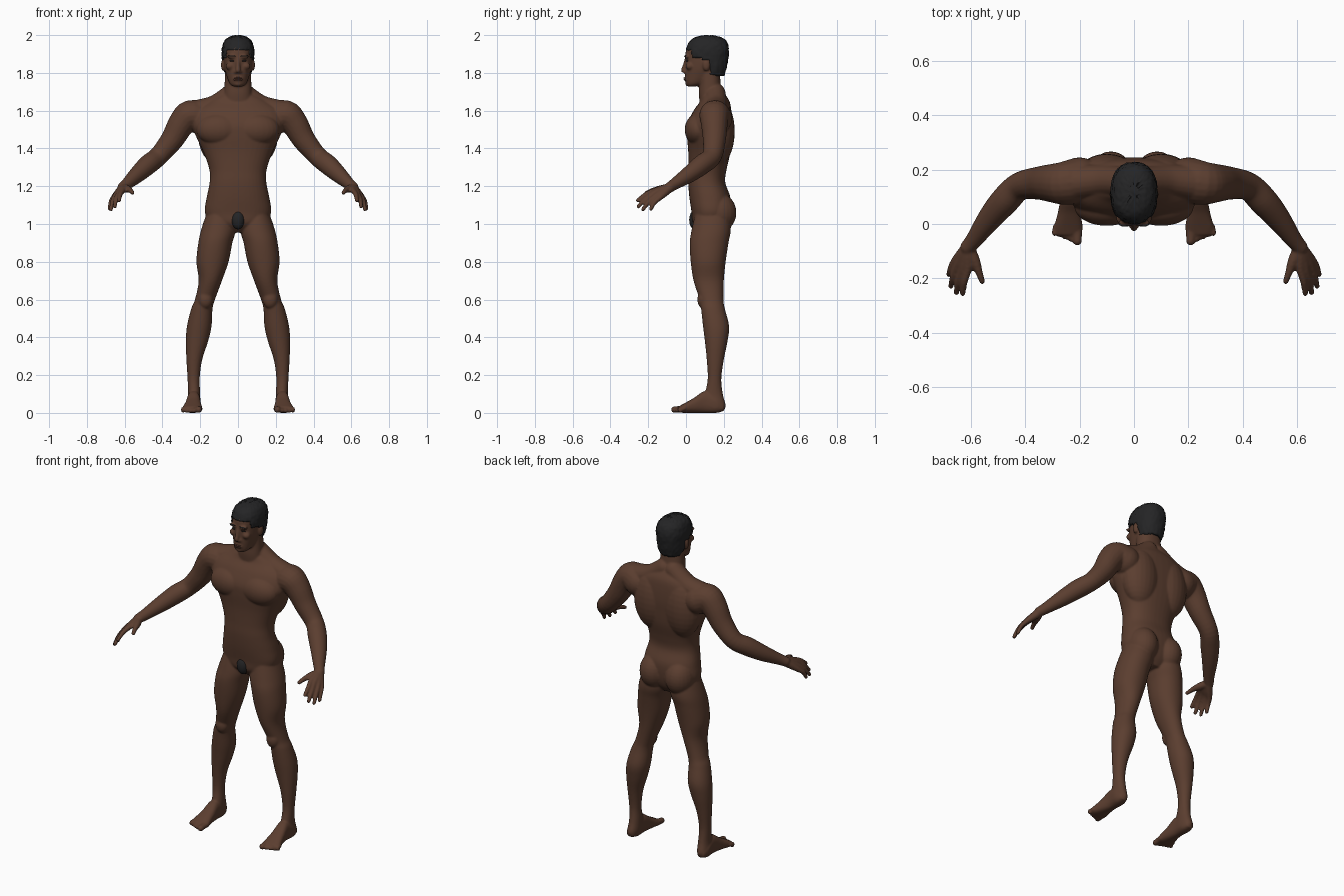
import bpy, bmesh, math, random
from mathutils import Vector, Matrix

random.seed(4)
if "Cube" in bpy.data.objects:
    bpy.data.objects.remove(bpy.data.objects["Cube"], do_unlink=True)


def make_material(name, colour):
    mat = bpy.data.materials.new(name)
    mat.use_nodes = True
    mat.diffuse_color = (*colour, 1)
    shader = next(n for n in mat.node_tree.nodes if n.type == 'BSDF_PRINCIPLED')
    shader.inputs["Base Color"].default_value = (*colour, 1)
    shader.inputs["Roughness"].default_value = .7
    return mat


skin = make_material("brown skin", (.105, .048, .029))
black = make_material("black hair", (.018, .018, .019))
lip = make_material("dark lips", (.075, .03, .022))
eye_dark = make_material("dark eyes", (.025, .02, .018))


def interpolate(rows, steps=5):
    """Smooth spline through rows of numbers."""
    rows = [Vector(r) for r in rows]
    padded = [rows[0]] + rows + [rows[-1]]
    out = []
    for a, b, c, d in zip(padded, padded[1:], padded[2:], padded[3:]):
        for k in range(steps):
            t = k / steps
            out.append(b + (c - a) * (t / 2) + (a * 2 - b * 5 + c * 4 - d) * (t * t / 2)
                       + (b * 3 - a - c * 3 + d) * (t ** 3 / 2))
    return out + [rows[-1]]


def skin_rings(bm, rings):
    """Join rings of points into a closed surface."""
    loops = [[bm.verts.new(p) for p in ring] for ring in rings]
    count = len(loops[0])
    for low, high in zip(loops, loops[1:]):
        for i in range(count):
            j = (i + 1) % count
            bm.faces.new((low[i], low[j], high[j], high[i]))
    bm.faces.new(loops[0])
    bm.faces.new(loops[-1])


def stack(bm, rows, axis='z', power=2.3, count=40):
    """Rounded sections: position, then low and high bounds on the other two axes."""
    rings = []
    for pos, a0, a1, b0, b1 in interpolate(rows):
        ring = []
        for i in range(count):
            angle = math.tau * i / count
            c, s = math.cos(angle), math.sin(angle)
            a = (a0 + a1) / 2 + (a1 - a0) / 2 * math.copysign(abs(c) ** (2 / power), c)
            b = (b0 + b1) / 2 + (b1 - b0) / 2 * math.copysign(abs(s) ** (2 / power), s)
            ring.append((a, b, pos) if axis == 'z' else (a, pos, b))
        rings.append(ring)
    skin_rings(bm, rings)


def centred(rows):
    """Expand rows of height, half width, front, back."""
    return [(z, -w, w, front, back) for z, w, front, back in rows]


def blob(bm, centre, radii):
    bmesh.ops.create_uvsphere(bm, u_segments=24, v_segments=16, radius=1,
                              matrix=Matrix.LocRotScale(Vector(centre), None, Vector(radii)))


def tube(bm, points, count=20):
    """Round limb through points of x, y, z, radius, with round ends."""
    path = interpolate(points)
    rings = []
    for i, p in enumerate(path):
        ahead, behind = path[min(i + 1, len(path) - 1)], path[max(i - 1, 0)]
        turn = (ahead - behind).xyz.to_track_quat('Z', 'Y')
        rings.append([p.xyz + turn @ Vector((math.cos(math.tau * k / count) * p.w,
                                             math.sin(math.tau * k / count) * p.w, 0))
                      for k in range(count)])
    skin_rings(bm, rings)
    for end in (path[0], path[-1]):
        blob(bm, end.xyz, (end.w,) * 3)


def mirror_all(bm):
    copy = bmesh.ops.duplicate(bm, geom=bm.verts[:] + bm.edges[:] + bm.faces[:])
    for v in copy["geom"]:
        if isinstance(v, bmesh.types.BMVert):
            v.co.x *= -1


def finish(bm, name, mat):
    bmesh.ops.recalc_face_normals(bm, faces=bm.faces[:])
    mesh = bpy.data.meshes.new(name)
    bm.to_mesh(mesh)
    bm.free()
    obj = bpy.data.objects.new(name, mesh)
    bpy.context.collection.objects.link(obj)
    mesh.materials.append(mat)
    bpy.ops.object.select_all(action='DESELECT')
    obj.select_set(True)
    bpy.context.view_layer.objects.active = obj
    bpy.ops.object.shade_smooth_by_angle(angle=math.radians(60))
    return obj


body = bmesh.new()

# Legs
stack(body, [(1.06, .02, .165, .05, .23), (.97, .012, .195, .03, .237), (.9, .03, .21, .02, .225),
             (.8, .05, .22, .025, .21), (.7, .085, .208, .04, .2), (.6, .122, .228, .072, .198),
             (.55, .135, .248, .08, .206), (.46, .14, .27, .09, .228), (.38, .158, .276, .1, .22),
             (.28, .19, .273, .11, .2), (.18, .203, .267, .115, .187), (.1, .2, .265, .1, .195),
             (.04, .2, .27, .09, .21), (.01, .21, .262, .1, .2)], power=2.1)
blob(body, (.172, .095, .6), (.04, .035, .05))

# Feet and toes
stack(body, [(.2, .215, .26, .01, .05), (.16, .2, .272, 0, .09), (.1, .2, .27, 0, .115),
             (.04, .195, .28, 0, .078), (-.01, .19, .293, 0, .05), (-.04, .198, .288, .003, .034)],
      axis='y', power=2.5)
for i in range(5):
    radius = .017 if i == 0 else .0125 - i * .0005
    x = .208 + i * .02 + (.004 if i else 0)
    tube(body, [(x - .004, -.01, .022, radius), (x, -.035, .02, radius),
                (x, -.062 + i * .008, radius, radius)])

# Chest, back and buttock muscles
blob(body, (.1, .065, 1.5), (.12, .072, .085))
blob(body, (.1, .17, 1.49), (.115, .088, .18))
blob(body, (.085, .17, 1.06), (.085, .097, .105))

# Shoulders and arms
tube(body, [(.03, .155, 1.69, .055), (.12, .16, 1.625, .058), (.22, .152, 1.59, .066),
            (.26, .15, 1.57, .075)])
tube(body, [(.2, .16, 1.56, .085), (.255, .15, 1.575, .08), (.3, .15, 1.53, .071),
            (.35, .15, 1.445, .061), (.42, .138, 1.36, .052), (.475, .085, 1.315, .053),
            (.53, .02, 1.265, .045), (.585, -.055, 1.215, .032), (.61, -.085, 1.195, .028)])

# Hands: wrist, knuckle and tip of every finger
wrist = Vector((.608, -.085, 1.193))
fingers = [((.61, -.165, 1.177), (.629, -.255, 1.125)), ((.63, -.168, 1.165), (.652, -.252, 1.092)),
           ((.649, -.157, 1.15), (.672, -.228, 1.077)), ((.66, -.14, 1.138), (.679, -.186, 1.08))]
for knuckle, tip in fingers:
    knuckle, tip = Vector(knuckle), Vector(tip)
    bend = knuckle.lerp(tip, .5) + Vector((.004, -.004, .005))
    tube(body, [(*wrist, .025), (*wrist.lerp(knuckle, .5), .021), (*knuckle, .015),
                (*bend, .0125), (*tip, .0105)])
tube(body, [(*wrist, .022), (.585, -.135, 1.185, .02), (.57, -.175, 1.178, .014),
            (.558, -.21, 1.165, .011)])

# Ears, brows, cheeks and nostrils
blob(body, (.078, .108, 1.842), (.012, .02, .032))
blob(body, (.03, .004, 1.886), (.03, .013, .01))
blob(body, (.042, .02, 1.835), (.024, .022, .02))
blob(body, (.011, -.004, 1.805), (.011, .011, .009))
mirror_all(body)

# Torso, neck and head
stack(body, centred([(.955, .05, .08, .19), (1, .14, .038, .22), (1.06, .175, .03, .235),
                     (1.14, .166, .018, .235), (1.22, .15, .012, .208), (1.29, .152, .013, .215),
                     (1.38, .183, .012, .235), (1.47, .225, .005, .243), (1.53, .245, .008, .245),
                     (1.6, .23, .04, .24), (1.65, .16, .075, .23), (1.69, .08, .085, .205)]))
stack(body, centred([(1.62, .085, .075, .22), (1.69, .074, .068, .192), (1.76, .07, .07, .182),
                     (1.83, .066, .06, .18)]))
stack(body, centred([(1.728, .026, .01, .05), (1.745, .045, 0, .1), (1.79, .062, -.004, .175),
                     (1.83, .072, -.002, .203), (1.88, .076, -.002, .214), (1.92, .076, 0, .214),
                     (1.96, .064, .022, .195), (1.985, .038, .06, .16)]))
tube(body, [(0, .003, 1.875, .01), (0, -.006, 1.84, .011), (0, -.014, 1.814, .0135)])
blob(body, (0, .004, 1.768), (.028, .014, .016))
blob(body, (0, .01, 1.742), (.022, .014, .013))
body_obj = finish(body, "body", skin)

# Fuse the overlapping forms into one continuous surface
fuse = body_obj.modifiers.new("fuse", 'REMESH')
fuse.mode = 'VOXEL'
fuse.voxel_size = .0055
fuse.use_smooth_shade = True
soften = body_obj.modifiers.new("soften", 'SMOOTH')
soften.factor, soften.iterations = .5, 5

# Short hair, trimmed along the hairline
hair = bmesh.new()
stack(hair, centred([(1.765, .055, .08, .195), (1.82, .078, .02, .213), (1.88, .085, -.003, .224),
                     (1.93, .085, .002, .227), (1.97, .071, .022, .212), (1.99, .046, .055, .18),
                     (1.999, .015, .1, .14)]), count=72)
bmesh.ops.recalc_face_normals(hair, faces=hair.faces[:])


def hairline(y):
    if y < .03:
        return 1.925
    if y < .085:
        return 1.88
    return 1.865 if y < .128 else 1.78


bare = [f for f in hair.faces
        if f.calc_center_median().z < hairline(f.calc_center_median().y)]
bmesh.ops.delete(hair, geom=bare, context='FACES')
hair.normal_update()
for v in hair.verts:
    v.co += v.normal * random.uniform(-.003, .002)
hair_obj = finish(hair, "hair", black)
thick = hair_obj.modifiers.new("thickness", 'SOLIDIFY')
thick.thickness, thick.offset = .016, -1

# Eyes and eyebrows
eyes = bmesh.new()
blob(eyes, (.031, .006, 1.864), (.014, .008, .005))
mirror_all(eyes)
finish(eyes, "eyes", eye_dark)
eyebrows = bmesh.new()
blob(eyebrows, (.033, -.001, 1.889), (.022, .009, .004))
mirror_all(eyebrows)
finish(eyebrows, "eyebrows", black)

# Lips
lips = bmesh.new()
for height in (1.763, 1.773):
    blob(lips, (0, -.002, height), (.023, .0105, .005))
finish(lips, "lips", lip)

# Dark patch at the front of the pelvis
patch = bmesh.new()
blob(patch, (0, .045, 1.022), (.034, .028, .05))
finish(patch, "pelvis_patch", black)
